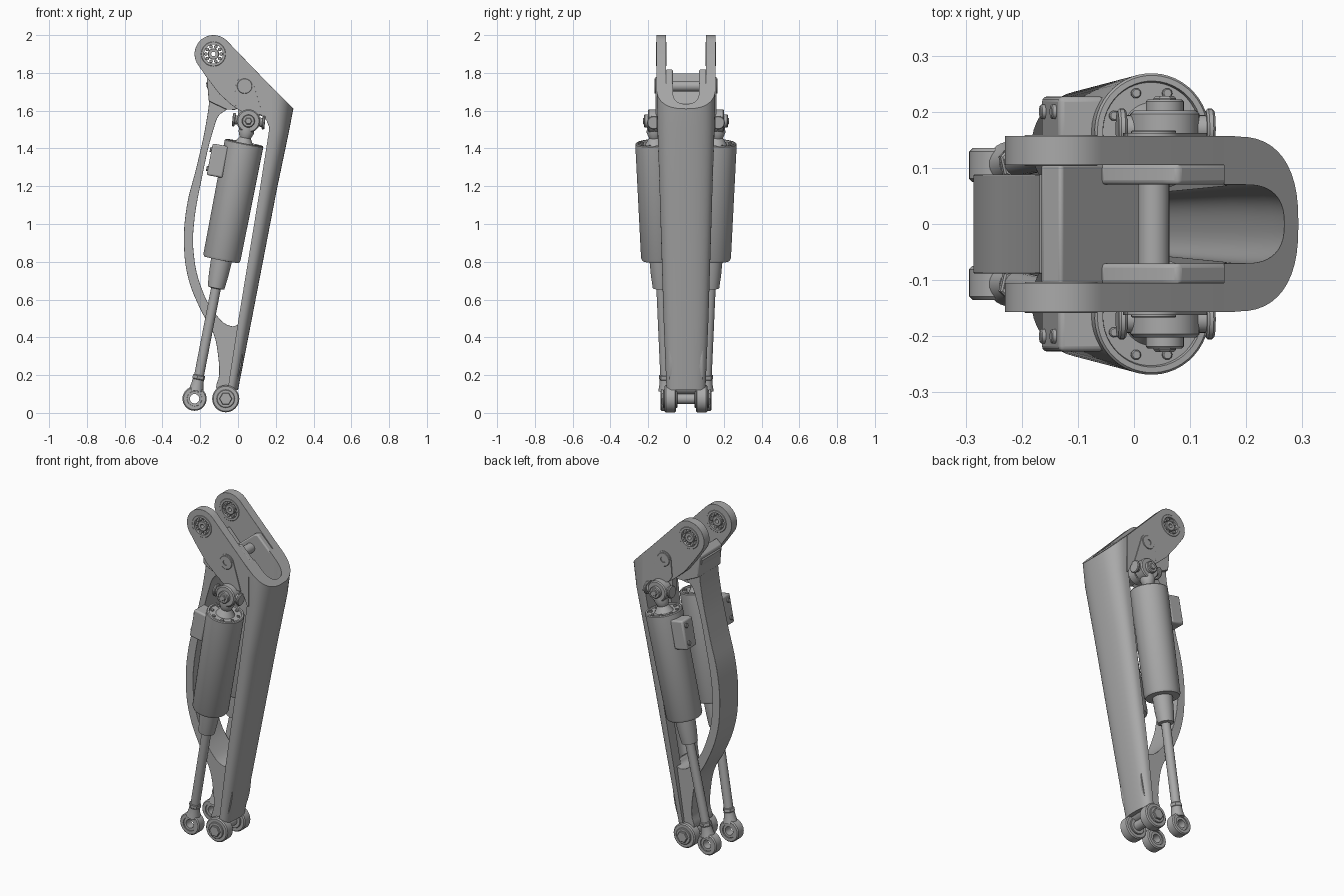
import bpy, bmesh, math
from mathutils import Vector, Matrix

cube = bpy.data.objects.get("Cube")
if cube:
    bpy.data.objects.remove(cube, do_unlink=True)

grey = bpy.data.materials.new("machined grey")
grey.use_nodes = True
grey.diffuse_color = (0.4, 0.4, 0.4, 1)
grey.node_tree.nodes["Principled BSDF"].inputs["Base Color"].default_value = (0.4, 0.4, 0.4, 1)


def finish(ob, bevel=0.0, angle=35):
    bpy.ops.object.select_all(action="DESELECT")
    ob.select_set(True)
    bpy.context.view_layer.objects.active = ob
    ob.data.materials.clear()
    ob.data.materials.append(grey)
    if bevel:
        m = ob.modifiers.new("edge_round", "BEVEL")
        m.width, m.segments, m.limit_method = bevel, 3, "ANGLE"
        m.angle_limit = math.radians(45)
    bpy.ops.object.shade_smooth_by_angle(angle=math.radians(angle))
    return ob


def from_bmesh(name, bm, bevel=0.0):
    bmesh.ops.remove_doubles(bm, verts=bm.verts, dist=1e-5)
    bmesh.ops.recalc_face_normals(bm, faces=bm.faces)
    me = bpy.data.meshes.new(name)
    bm.to_mesh(me)
    bm.free()
    ob = bpy.data.objects.new(name, me)
    bpy.context.collection.objects.link(ob)
    return finish(ob, bevel)


def skin(bm, rings, loop=False):
    n = len(rings[0])
    pairs = list(zip(rings, rings[1:])) + ([(rings[-1], rings[0])] if loop else [])
    for a, b in pairs:
        for i in range(n):
            j = (i + 1) % n
            bm.faces.new((a[i], a[j], b[j], b[i]))


def lathe(name, origin, axis, profile, seg=32, ring=False):
    """Revolve (radius, distance) pairs about an axis; ring closes the profile."""
    bm = bmesh.new()
    rot = Vector(axis).to_track_quat("Z", "Y")
    rings = []
    for r, d in profile:
        row = []
        for i in range(seg):
            a = math.tau * i / seg
            p = rot @ Vector((r * math.cos(a), r * math.sin(a), d))
            row.append(bm.verts.new(p + Vector(origin)))
        rings.append(row)
    skin(bm, rings, ring)
    if not ring:
        bm.faces.new(rings[0])
        bm.faces.new(rings[-1])
    return from_bmesh(name, bm)


def rod(name, origin, axis, r, d0, d1, seg=24, c=0.004):
    return lathe(name, origin, axis, [(r - c, d0), (r, d0 + c), (r, d1 - c), (r - c, d1)], seg)


def collar(name, origin, axis, r_in, r_out, half, c=0.006):
    return lathe(name, origin, axis, [(r_in, -half), (r_out - c, -half), (r_out, c - half),
                 (r_out, half - c), (r_out - c, half), (r_in, half)], ring=True)


def plate(name, loops, y0, y1, bevel=0.005, smooth=False):
    """Side outline in x and z, thickened along y."""
    cu = bpy.data.curves.new(name, "CURVE")
    cu.dimensions, cu.fill_mode, cu.extrude, cu.resolution_u = "2D", "BOTH", abs(y1 - y0) / 2, 5
    for pts in loops:
        sp = cu.splines.new("BEZIER" if smooth else "POLY")
        store = sp.bezier_points if smooth else sp.points
        store.add(len(pts) - 1)
        for q, (x, z) in zip(store, pts):
            if smooth:
                q.co = (x, z, 0)
                q.handle_left_type = q.handle_right_type = "AUTO"
            else:
                q.co = (x, z, 0, 1)
        sp.use_cyclic_u = True
    tmp = bpy.data.objects.new(name, cu)
    bpy.context.collection.objects.link(tmp)
    bpy.context.view_layer.update()
    me = bpy.data.meshes.new_from_object(tmp.evaluated_get(bpy.context.evaluated_depsgraph_get()))
    bpy.data.objects.remove(tmp, do_unlink=True)
    bm = bmesh.new()
    bm.from_mesh(me)
    bm.transform(Matrix.Translation((0, (y0 + y1) / 2, 0)) @ Matrix.Rotation(math.pi / 2, 4, "X"))
    return from_bmesh(name, bm, bevel)


def arc(cx, cz, r, a0, a1, n=20):
    return [(cx + r * math.cos(math.radians(a0 + (a1 - a0) * i / n)),
             cz + r * math.sin(math.radians(a0 + (a1 - a0) * i / n))) for i in range(n + 1)]


def u_section(xl, xr, hw, ih, zl, zr):
    """Channel cross-section: rounded outside, rounded pocket inside, open to -x."""
    pts = []
    for x1, h, depth, sign in ((xr, hw, 0.13, 1), (xr - 0.025, ih, 0.07, -1)):
        d = min(depth, 0.85 * (x1 - xl))
        side = [(xl, -h)]
        for i in range(25):
            a = math.pi * (i / 24 - 0.5)
            s = math.sin(a)
            side.append((x1 - d + d * max(math.cos(a), 0) ** 0.8,
                         h * math.copysign(abs(s) ** 0.8, s)))
        side.append((xl, h))
        pts += side[::sign]
    return [(x, y, zl + (x - xl) / (xr - xl) * (zr - zl)) for x, y in pts]


# Main column: tapered channel with a sloping top
bm = bmesh.new()
sections = [(-0.055, 0.0, 0.103, 0.045, 0.12, 0.12), (0.0, 0.07, 0.118, 0.052, 0.48, 0.48),
            (0.115, 0.205, 0.14, 0.063, 1.18, 1.18), (0.165, 0.272, 0.151, 0.068, 1.5, 1.5),
            (0.16, 0.293, 0.156, 0.07, 1.745, 1.61)]
rows = [[bm.verts.new(p) for p in u_section(*s)] for s in sections]
skin(bm, rows)
bm.faces.new(rows[0])
bm.faces.new(rows[-1])
from_bmesh("main_column", bm)

# Bowed rear strut and its bridge between the cheeks
strut = [(-0.16, 1.76), (-0.152, 1.68), (-0.168, 1.54), (-0.22, 1.3), (-0.27, 1.1), (-0.286, 0.9),
         (-0.265, 0.72), (-0.2, 0.55), (-0.13, 0.42), (-0.105, 0.3), (-0.1, 0.2), (-0.11, 0.12),
         (-0.05, 0.1), (-0.01, 0.16), (0.03, 0.38), (0.025, 0.49), (-0.005, 0.465), (-0.04, 0.46),
         (-0.12, 0.525), (-0.2, 0.68), (-0.235, 0.85), (-0.235, 0.98), (-0.19, 1.25),
         (-0.13, 1.5), (-0.1, 1.575), (-0.06, 1.605), (-0.02, 1.64), (-0.09, 1.74)]
plate("rear_strut", [strut], -0.088, 0.088, 0.018, True)
plate("strut_bridge", [[(-0.165, 1.77), (-0.13, 1.8), (0.02, 1.64), (-0.01, 1.605),
                        (-0.06, 1.605), (-0.155, 1.65)]], -0.108, 0.108, 0.006)

# Pins crossing the fork
rod("upper_cross_pin", (0.035, 0, 1.73), (0, 1, 0), 0.028, -0.16, 0.16)
rod("foot_pin", (-0.065, 0, 0.075), (0, 1, 0), 0.028, -0.128, 0.128)

cheek = arc(-0.13, 1.9, 0.1, 44, 218) + [(-0.165, 1.775), (-0.1, 1.69), (-0.04, 1.635), (0.0, 1.605),
         (0.06, 1.585), (0.12, 1.58), (0.15, 1.55), (0.17, 1.5), (0.18, 1.5), (0.18, 1.723)]
pad = [(0.08, 1.82), (0.05, 1.81), (-0.06, 1.72), (-0.06, 1.66), (0.0, 1.605), (0.17, 1.56), (0.175, 1.725)]

for s, side in ((-1, "right"), (1, "left")):
    across = (0, s, 0)
    # Fork cheek with bearing
    plate(side + "_cheek", [cheek, arc(-0.13, 1.9, 0.06, 0, 350, 35)], s * 0.105, s * 0.157, 0.004)
    plate(side + "_cheek_pad", [pad], s * 0.07, s * 0.108, 0.008)
    c = (-0.13, s * 0.131, 1.9)
    collar(side + "_bearing_race", c, across, 0.05, 0.066, 0.028, 0.003)
    collar(side + "_bearing_hub", c, across, 0.012, 0.03, 0.024, 0.003)
    for x, z in arc(-0.13, 1.9, 0.041, 0, 324, 9):
        rod(side + "_bearing_roller", (x, s * 0.131, z), across, 0.0095, -0.02, 0.02, 12, 0.002)
    # Raised link bracket around the cross pin
    plate(side + "_bracket", [arc(0.035, 1.73, 0.048, 15, 165) + [(-0.02, 1.64), (0.0, 1.605), (0.06, 1.58),
          (0.13, 1.58)]], s * 0.1, s * 0.162, 0.004)
    collar(side + "_cross_pin_washer", (0.035, s * 0.162, 1.73), across, 0.017, 0.04, 0.005, 0.002)

    # Foot eye
    foot = (-0.065, s * 0.083, 0.075)
    collar(side + "_foot_eye", foot, across, 0.026, 0.072, 0.03)
    collar(side + "_foot_bushing", foot, across, 0.02, 0.048, 0.038, 0.003)
    rod(side + "_foot_bolt_head", foot, across, 0.034, 0.03, 0.05, 6, 0.003)

    # Damper body, collar and rod share one axis
    top, end = Vector((0.055, s * 0.17, 1.545)), Vector((-0.23, s * 0.105, 0.075))
    axis = (end - top).normalized()
    lathe(side + "_damper_body", top, axis, [(0.01, 0.125), (0.088, 0.125), (0.09, 0.116), (0.1, 0.116),
          (0.104, 0.121), (0.1, 0.735), (0.094, 0.748), (0.056, 0.75), (0.052, 0.83), (0.045, 0.9),
          (0.029, 0.904), (0.01, 0.904)], 48)
    rod(side + "_damper_rod", top, axis, 0.026, 0.88, 1.45)
    rod(side + "_rod_lock_nut", top, axis, 0.034, 1.37, 1.395, 6)
    lathe(side + "_rod_end_neck", top, axis, [(0.03, 1.395), (0.032, 1.42), (0.04, 1.455)])
    collar(side + "_rod_end", end, across, 0.04, 0.064, 0.03)
    collar(side + "_rod_end_ball", end, across, 0.025, 0.045, 0.024)

    # Upper universal joint
    lathe(side + "_joint_neck", top, axis, [(0.035, 0.02), (0.042, 0.06), (0.03, 0.09), (0.055, 0.13)])
    collar(side + "_joint_eye", top, across, 0.03, 0.062, 0.032)
    rod(side + "_joint_pin", top, across, 0.034, -0.09, 0.052)
    rod(side + "_joint_pin_cap", top, across, 0.02, 0.04, 0.058, 6)
    rod(side + "_joint_cross_shaft", top, (1, 0, -0.1), 0.024, -0.075, 0.08)
    for d in (-0.085, 0.073):
        rod(side + "_joint_cross_head", top, (1, 0, -0.1), 0.036, d, d + 0.015)
    plate(side + "_joint_mount", [arc(0.055, 1.545, 0.055, 180, 360) + [(0.12, 1.62), (0.0, 1.62)]],
          s * 0.085, s * 0.13, 0.004)

    # Cap screws around the damper head
    u = axis.cross(Vector((0, 1, 0))).normalized()
    v = axis.cross(u)
    for i in range(8):
        a = math.tau * (i + 0.5) / 8
        p = top + (u * math.cos(a) + v * math.sin(a)) * 0.074
        rod(side + "_cap_screw", p, axis, 0.009, 0.117, 0.13, 10, 0.002)

    # Side reservoir block with two screws
    bm = bmesh.new()
    bmesh.ops.create_cube(bm, size=1)
    bm.transform(Matrix.Translation((-0.108, s * 0.18, 1.335)) @ Matrix.Rotation(0.19, 4, "Y")
                 @ Matrix.Diagonal((0.085, 0.095, 0.17, 1)))
    from_bmesh(side + "_reservoir", bm, 0.01)
    for dz in (-0.05, 0.05):
        p = (-0.15 + 0.19 * dz, s * 0.2, 1.343 + dz)
        rod(side + "_reservoir_screw", p, (-1, 0, 0.19), 0.013, -0.01, 0.008, 12, 0.002)
